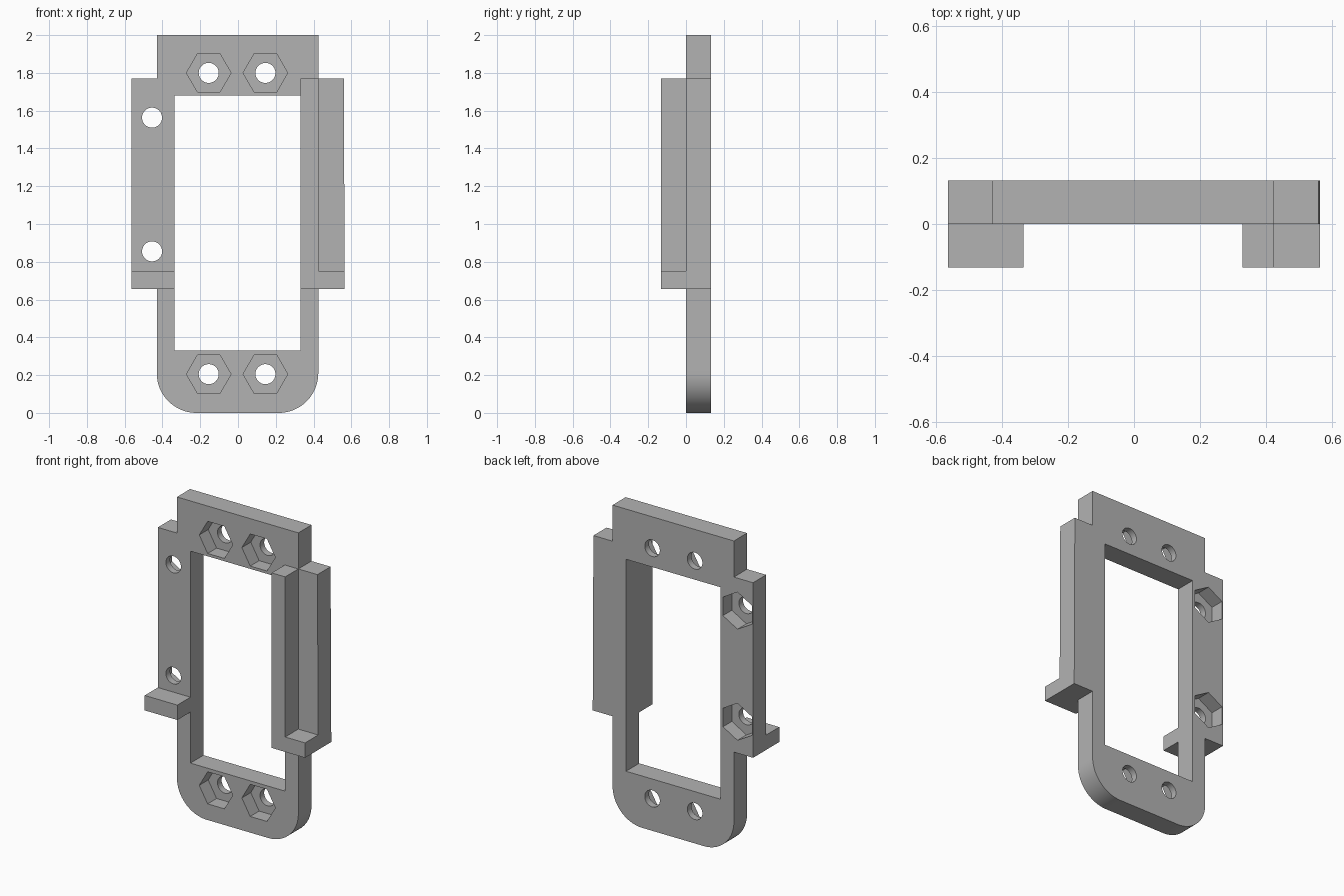
import bpy, bmesh, math

cube = bpy.data.objects.get("Cube")
if cube:
    bpy.data.objects.remove(cube, do_unlink=True)

# Single grey plastic
grey = bpy.data.materials.new("grey plastic")
grey.use_nodes = True
COLOUR = (0.45, 0.45, 0.45, 1)
grey.diffuse_color = COLOUR
grey.node_tree.nodes["Principled BSDF"].inputs["Base Color"].default_value = COLOUR

T = 0.132          # plate thickness, also depth of the front rails
POCKET = 0.09      # nut pocket depth
HOLE_R = 0.053
NUT_R = 0.118


def prism(name, outline, y0, y1):
    """Extrude an outline in the xz plane from y0 to y1."""
    bm = bmesh.new()
    face = bm.faces.new([bm.verts.new((x, y0, z)) for x, z in outline])
    out = bmesh.ops.extrude_face_region(bm, geom=[face])
    moved = [v for v in out["geom"] if isinstance(v, bmesh.types.BMVert)]
    bmesh.ops.translate(bm, verts=moved, vec=(0, y1 - y0, 0))
    bmesh.ops.recalc_face_normals(bm, faces=bm.faces)
    mesh = bpy.data.meshes.new(name)
    bm.to_mesh(mesh)
    bm.free()
    mesh.materials.append(grey)
    obj = bpy.data.objects.new(name, mesh)
    bpy.context.collection.objects.link(obj)
    return obj


def arc(cx, cz, r, start, end, n):
    angles = [math.radians(start + (end - start) * i / n) for i in range(n + 1)]
    return [(cx + r * math.cos(a), cz + r * math.sin(a)) for a in angles]


def ring(cx, cz, r, n, turn=0):
    return arc(cx, cz, r, turn, turn + 360, n)[:-1]


def cut(target, cutter):
    mod = target.modifiers.new("cut", "BOOLEAN")
    mod.operation = "DIFFERENCE"
    mod.solver = "EXACT"
    mod.object = cutter
    bpy.context.view_layer.objects.active = target
    bpy.ops.object.modifier_apply(modifier=mod.name)
    bpy.data.objects.remove(cutter, do_unlink=True)


# Key widths and heights
LEFT, RIGHT = 0.425, -0.43         # frame sides
WIN_L, WIN_R = 0.33, -0.335        # window sides
TAB_TOP, TAB_LOW, LEDGE = 1.77, 0.655, 0.75
OUT_R, OUT_L, OUT_L_TOP = -0.565, 0.565, 0.56
R = 0.21

# Frame plate with both side tabs and rounded lower corners
outline = (arc(RIGHT + R, R, R, 180, 270, 24) + arc(LEFT - R, R, R, 270, 360, 24)
           + [(LEFT, TAB_LOW), (OUT_L, TAB_LOW), (OUT_L_TOP, TAB_TOP), (LEFT, TAB_TOP),
              (LEFT, 2), (RIGHT, 2), (RIGHT, TAB_TOP), (OUT_R, TAB_TOP),
              (OUT_R, TAB_LOW), (RIGHT, TAB_LOW)])
frame = prism("frame", outline, 0, T)

# Central window
cut(frame, prism("window_cutter", [(WIN_R, 0.33), (WIN_L, 0.33), (WIN_L, 1.68), (WIN_R, 1.68)],
                 -0.1, T + 0.1))

# Screw holes with nut pockets in the front of the end bars
for x in (-0.155, 0.145):
    for z in (0.205, 1.8):
        cut(frame, prism("hole_cutter", ring(x, z, HOLE_R, 40), -0.1, T + 0.1))
        cut(frame, prism("nut_cutter", ring(x, z, NUT_R, 6), -0.1, POCKET))

# Screw holes with nut pockets in the back of the right tab
for z in (0.855, 1.563):
    cut(frame, prism("hole_cutter", ring(-0.455, z, HOLE_R, 40), -0.1, T + 0.1))
    cut(frame, prism("nut_cutter", ring(-0.455, z, NUT_R, 6, 30), T - POCKET, T + 0.1))

# Right ledge
ledge = prism("right_ledge", [(OUT_R, TAB_LOW), (WIN_R, TAB_LOW), (WIN_R, LEDGE), (OUT_R, LEDGE)],
              -T, 0)

# Left L-shaped rail: inner wall and bottom ledge
rail = prism("left_rail", [(WIN_L, TAB_LOW), (OUT_L, TAB_LOW), (OUT_L, LEDGE), (LEFT, LEDGE),
                           (LEFT, TAB_TOP), (WIN_L, TAB_TOP)], -T, 0)

# Smooth the round corners and holes, keep edges sharp
for obj in (frame, ledge, rail):
    bpy.ops.object.select_all(action="DESELECT")
    obj.select_set(True)
    bpy.context.view_layer.objects.active = obj
    bpy.ops.object.shade_smooth_by_angle(angle=math.radians(30))
